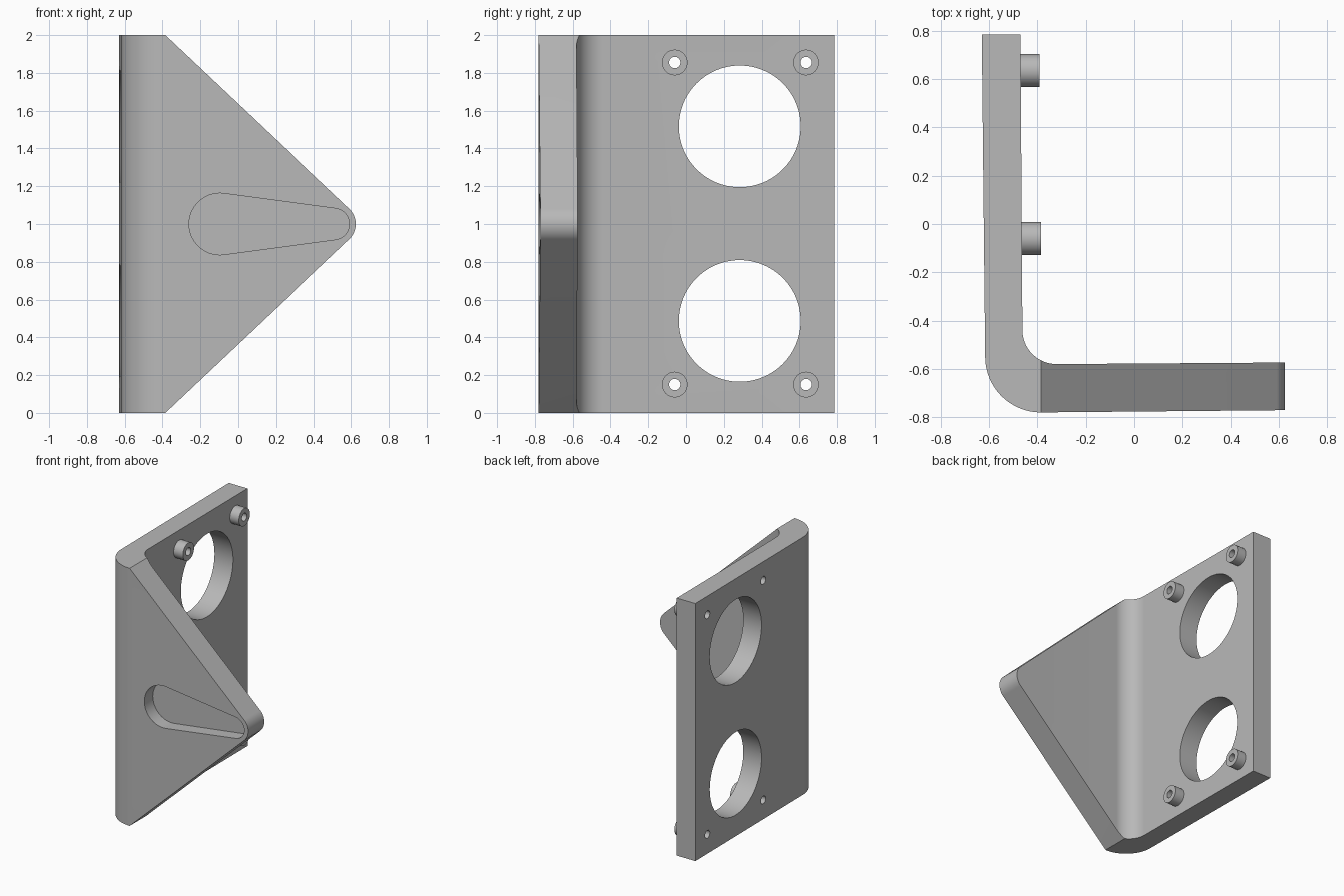
import bpy
import bmesh
from math import sin, cos, radians

if "Cube" in bpy.data.objects:
    bpy.data.objects.remove(bpy.data.objects["Cube"])

grey = bpy.data.materials.new("plain grey")
grey.use_nodes = True
grey.diffuse_color = (0.48, 0.48, 0.48, 1)
grey.node_tree.nodes["Principled BSDF"].inputs["Base Color"].default_value = (0.48, 0.48, 0.48, 1)


def arc(cx, cy, rx, ry, start, end, steps=24):
    angles = [radians(start + (end - start) * i / steps) for i in range(steps + 1)]
    return [(cx + rx * cos(a), cy + ry * sin(a)) for a in angles]


def circle(cx, cy, r, steps=64):
    return arc(cx, cy, r, r, 0, 360, steps)[:-1]


# Extrude a flat outline along one axis
PLACE = {
    "x": lambda a, b, h: (h, a, b),
    "y": lambda a, b, h: (a, h, b),
    "z": lambda a, b, h: (a, b, h),
}


def prism(name, outline, low, high, axis):
    bm = bmesh.new()
    place = PLACE[axis]
    rings = [[bm.verts.new(place(a, b, h)) for a, b in outline] for h in (low, high)]
    bm.faces.new(rings[0])
    bm.faces.new(rings[1])
    n = len(outline)
    for i in range(n):
        j = (i + 1) % n
        bm.faces.new((rings[0][i], rings[0][j], rings[1][j], rings[1][i]))
    bmesh.ops.recalc_face_normals(bm, faces=bm.faces)
    mesh = bpy.data.meshes.new(name)
    bm.to_mesh(mesh)
    bm.free()
    mesh.materials.append(grey)
    obj = bpy.data.objects.new(name, mesh)
    bpy.context.collection.objects.link(obj)
    return obj


def select(obj):
    bpy.ops.object.select_all(action="DESELECT")
    obj.select_set(True)
    bpy.context.view_layer.objects.active = obj


def combine(target, tool, operation):
    select(target)
    mod = target.modifiers.new("cut", "BOOLEAN")
    mod.operation = operation
    mod.solver = "EXACT"
    mod.object = tool
    bpy.ops.object.modifier_apply(modifier=mod.name)
    bpy.data.objects.remove(tool)


# Bracket body: bent plate profile with rounded bend
profile = [(-0.63, 0.785)]
profile += arc(-0.385, -0.55, 0.231, 0.23, 180, 270)
profile += [(0.7, -0.77), (0.7, -0.573)]
profile += arc(-0.32, -0.44, 0.142, 0.14, 270, 180)
profile += [(-0.47, 0.785)]
bracket = prism("bracket", profile, 0, 2, "z")

# Trim the front plate to a triangle with a rounded tip
outline = [(-0.8, -0.1), (-0.385, -0.1), (-0.385, 0)]
outline += arc(0.515, 1, 0.11, 0.11, -47, 47)
outline += [(-0.385, 2), (-0.385, 2.1), (-0.8, 2.1)]
combine(bracket, prism("trim", outline, -1, 1, "y"), "INTERSECT")

# Teardrop recess in the front plate
teardrop = arc(-0.097, 1, 0.163, 0.163, 82.5, 277.5, 40)
teardrop += arc(0.508, 1, 0.083, 0.083, -82.5, 82.5)
combine(bracket, prism("recess", teardrop, -1, -0.675, "y"), "DIFFERENCE")

# Two large round openings in the side plate
for z in (0.487, 1.517):
    combine(bracket, prism("opening", circle(0.284, z, 0.322, 96), -0.9, -0.2, "x"), "DIFFERENCE")

# Four standoffs with screw holes through the plate
parts = [bracket]
for level, z in (("lower", 0.15), ("upper", 1.855)):
    for side, y, end in (("front", -0.06, -0.385), ("back", 0.635, -0.392)):
        post = prism(f"{level}_{side}_standoff", circle(y, z, 0.068, 40), -0.475, end, "x")
        for part in (bracket, post):
            combine(part, prism("screw_hole", circle(y, z, 0.03, 32), -0.9, -0.2, "x"), "DIFFERENCE")
        parts.append(post)

for part in parts:
    select(part)
    bpy.ops.object.shade_smooth_by_angle(angle=radians(30))
